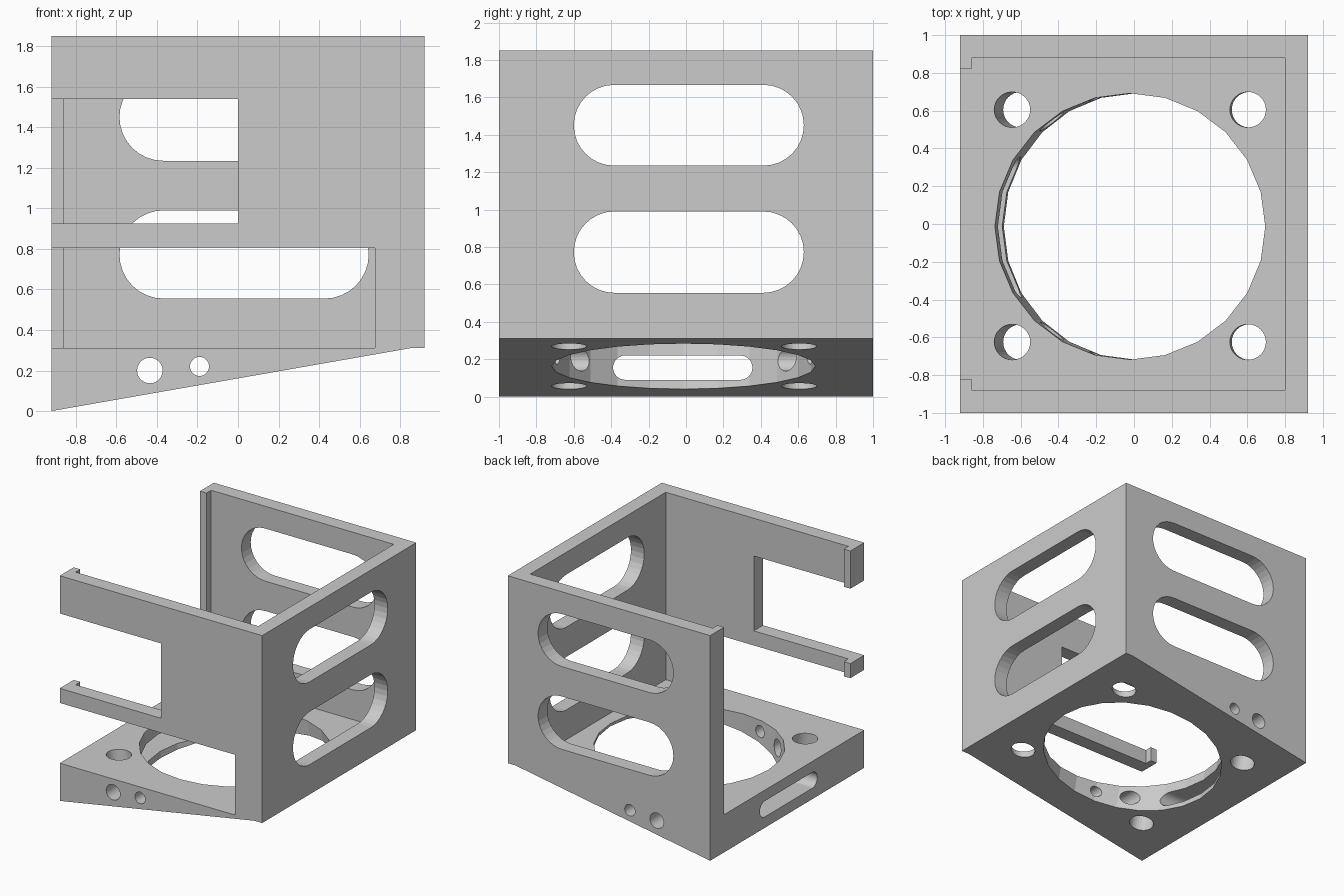
import bpy, bmesh, math
from mathutils import Vector, Matrix

if "Cube" in bpy.data.objects:
    bpy.data.objects.remove(bpy.data.objects["Cube"])

W, D, H = 0.92, 1.0, 1.85       # half width, half depth, height
FLOOR, WALL = 0.31, 0.12
TILT = math.radians(10)         # slope of the underside

grey = bpy.data.materials.new("plain_grey")
grey.use_nodes = True
colour = (0.6, 0.6, 0.6, 1)
grey.diffuse_color = colour
grey.node_tree.nodes["Principled BSDF"].inputs["Base Color"].default_value = colour


def prism(name, outline, direction):
    """Solid swept from a flat outline of points along a direction."""
    bm = bmesh.new()
    face = bm.faces.new([bm.verts.new(p) for p in outline])
    new = bmesh.ops.extrude_face_region(bm, geom=[face])["geom"]
    verts = [v for v in new if isinstance(v, bmesh.types.BMVert)]
    bmesh.ops.translate(bm, verts=verts, vec=direction)
    bmesh.ops.recalc_face_normals(bm, faces=bm.faces)
    mesh = bpy.data.meshes.new(name)
    bm.to_mesh(mesh)
    bm.free()
    mesh.materials.append(grey)
    obj = bpy.data.objects.new(name, mesh)
    bpy.context.collection.objects.link(obj)
    return obj


def box(x0, x1, y0, y1, z0, z1):
    pts = [(x0, y0, z0), (x1, y0, z0), (x1, y1, z0), (x0, y1, z0)]
    return prism("cutter", pts, (0, 0, z1 - z0))


def slot(u0, u1, z0, z1, place, direction, sides=16):
    """Round-ended slot; place maps (u, z) to a 3D point."""
    r, zc = (z1 - z0) / 2, (z0 + z1) / 2
    pts = []
    for centre, start in ((u1 - r, -math.pi / 2), (u0 + r, math.pi / 2)):
        for i in range(sides + 1):
            a = start + math.pi * i / sides
            pts.append(place(centre + r * math.cos(a), zc + r * math.sin(a)))
    return prism("cutter", pts, direction)


def bore(centre, axis, radius, sides):
    """Round hole running both ways from its centre."""
    turn = Vector(axis).to_track_quat('Z', 'Y').to_matrix().to_4x4()
    m = Matrix.Translation(centre) @ turn
    ring = [m @ Vector((radius * math.cos(2 * math.pi * i / sides),
                        radius * math.sin(2 * math.pi * i / sides), -1.2))
            for i in range(sides)]
    return prism("cutter", ring, Vector(axis).normalized() * 2.4)


def cut(body, cutter):
    mod = body.modifiers.new("cut", 'BOOLEAN')
    mod.operation, mod.solver, mod.object = 'DIFFERENCE', 'EXACT', cutter
    bpy.context.view_layer.update()
    graph = bpy.context.evaluated_depsgraph_get()
    mesh = bpy.data.meshes.new_from_object(body.evaluated_get(graph))
    body.modifiers.clear()
    body.data = mesh
    bpy.data.objects.remove(cutter)


# Outer block with sloping underside
side = [(-W, 0), (0.85, FLOOR), (W, FLOOR), (W, H), (-W, H)]
body = prism("mount_housing", [(x, -D, z) for x, z in side], (0, 2 * D, 0))

# Hollow interior, and a mouth that leaves lips on the open left edge
cut(body, box(-0.86, W - WALL, WALL - D, D - WALL, FLOOR, 2.2))
cut(body, box(-1.2, -0.8, -0.82, 0.82, FLOOR, 2.2))

# Front wall openings
cut(body, box(-1.2, 0, -1.2, -0.8, 0.925, 1.54))
cut(body, box(-1.2, 0.675, -1.2, -0.8, FLOOR, 0.805))

# Vent slots in the side and back walls
for low, high in ((0.555, 0.99), (1.235, 1.667)):
    cut(body, slot(-0.6, 0.63, low, high, lambda u, z: (0.7, u, z), (0.5, 0, 0)))
    cut(body, slot(-0.585, 0.645, low, high, lambda u, z: (u, 0.7, z), (0, 0.5, 0)))

# Large opening and four bolt holes, square to the sloping underside
axis = Vector((-math.sin(TILT), 0, math.cos(TILT)))


def under(x, y):
    return Vector((x, y, (x + W) * math.tan(TILT)))


# The bores reach only a little way up, so they stay clear of the walls
def floor_bore(x, y, radius, sides):
    c = bore(under(x, y), axis, radius, sides)
    for v in c.data.vertices:
        if (v.co - under(x, y)).dot(axis) > 0:
            v.co -= axis * 0.8
    return c


cut(body, floor_bore(0.005, -0.013, 0.705, 24))
for sx in (-1, 1):
    for sy in (-1, 1):
        cut(body, floor_bore(0.005 + sx * 0.605, -0.01 + sy * 0.615, 0.094, 32))

# Cable holes through front and back, and a slot in the left edge
for x, z, r in ((-0.435, 0.2, 0.063), (-0.19, 0.22, 0.047)):
    cut(body, bore((x, 0, z), (0, 1, 0), r, 32))
cut(body, slot(-0.39, 0.355, 0.09, 0.22, lambda u, z: (-1.2, u, z), (0.7, 0, 0)))
